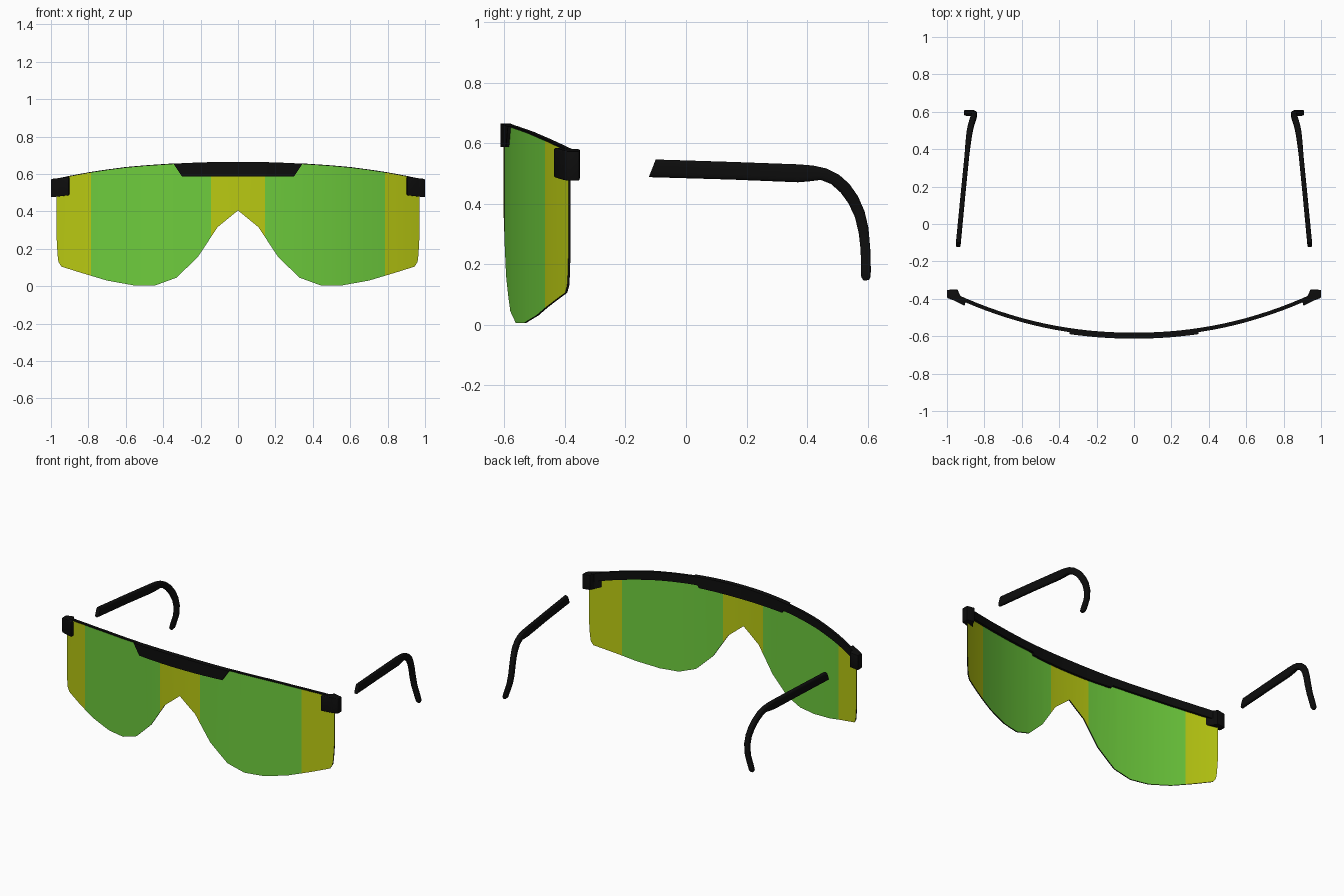
import bpy, bmesh, math

if "Cube" in bpy.data.objects:
    bpy.data.objects.remove(bpy.data.objects["Cube"])


def material(name, rgb):
    m = bpy.data.materials.new(name)
    m.diffuse_color = (*rgb, 1)
    m.use_nodes = True
    m.node_tree.nodes["Principled BSDF"].inputs["Base Color"].default_value = m.diffuse_color
    return m


BLACK = material("black plastic", (0.004, 0.004, 0.004))
GREEN = material("green lens", (0.155, 0.60, 0.046))
YELLOW = material("yellow lens", (0.49, 0.59, 0.006))


def interp(points, x):
    x = abs(x)
    for (x0, z0), (x1, z1) in zip(points, points[1:]):
        if x <= x1:
            return z0 + (z1 - z0) * (x - x0) / (x1 - x0)
    return points[-1][1]


def finish(name, bm, mats, angle=35):
    bmesh.ops.recalc_face_normals(bm, faces=bm.faces)
    me = bpy.data.meshes.new(name)
    bm.to_mesh(me)
    bm.free()
    for m in mats:
        me.materials.append(m)
    ob = bpy.data.objects.new(name, me)
    bpy.context.collection.objects.link(ob)
    bpy.ops.object.select_all(action='DESELECT')
    ob.select_set(True)
    bpy.context.view_layer.objects.active = ob
    bpy.ops.object.shade_smooth_by_angle(angle=math.radians(angle))
    return ob


def loft(bm, rings):
    """Skin closed rings of points and cap both ends; returns side faces by segment."""
    vs = [[bm.verts.new(p) for p in r] for r in rings]
    n = len(vs[0])
    segs = [[bm.faces.new((a[i], a[(i + 1) % n], b[(i + 1) % n], b[i])) for i in range(n)]
            for a, b in zip(vs, vs[1:])]
    bm.faces.new(vs[0])
    bm.faces.new(vs[-1][::-1])
    return segs


# Shared wrap curve and front outline of the shield
def wrap_y(x):
    return -0.603 + 0.215 * (abs(x) / 0.97) ** 2.1


TOP = [(0, .655), (.2, .655), (.35, .652), (.5, .642), (.6, .633), (.7, .62),
       (.8, .605), (.9, .586), (.97, .571)]
BOTTOM = [(0, .405), (.11, .315), (.215, .155), (.33, .045), (.44, .005), (.56, .005),
          (.70, .03), (.85, .075), (.945, .105), (.96, .13), (.965, .17), (.97, .26)]


def strip(bm, half_xs, top, bottom, front, back):
    """Curved bar across the front; ring order: front, bottom, back, top faces."""
    xs = sorted({s * x for x in half_xs for s in (-1, 1)})
    rings = [[(x, wrap_y(x) + front, top(x)), (x, wrap_y(x) + front, bottom(x)),
              (x, wrap_y(x) + back, bottom(x)), (x, wrap_y(x) + back, top(x))] for x in xs]
    return loft(bm, rings)


# Lens: green with yellow bands in the middle and at both ends, dark edges
bm = bmesh.new()
xs = {x for x, _ in TOP + BOTTOM} | {.055, .145, .28, .785}
segs = strip(bm, xs, lambda x: interp(TOP, x), lambda x: interp(BOTTOM, x), 0, .007)
for f in bm.faces:
    f.material_index = 0
for seg in segs:
    for f in (seg[0], seg[2]):
        x = abs(f.calc_center_median().x)
        f.material_index = 2 if x < .145 or x > .785 else 1
finish("lens", bm, [BLACK, GREEN, YELLOW])

# Top bar running along the inside of the lens
bm = bmesh.new()
strip(bm, [i * .06 for i in range(17)], lambda x: interp(TOP, x) + .004,
      lambda x: interp(TOP, x) - .05, .004, .022)
finish("top_bar", bm, [BLACK])

# Tapered brow plate at the front centre
bm = bmesh.new()
strip(bm, [0, .06, .12, .18, .24, .30, .32, .344], lambda x: .665 - .01 * (abs(x) / .344) ** 2,
      lambda x: .587 if abs(x) < .301 else .587 + .066 * (abs(x) - .30) / .044, -.010, .022)
finish("brow_plate", bm, [BLACK])

# Hinge blocks hooked around the lens ends
HINGE = [(1.0, -.352), (.942, -.35), (.934, -.385), (.90, -.412), (.905, -.438),
         (.965, -.408), (1.0, -.395)]
for side, s in (("left", -1), ("right", 1)):
    bm = bmesh.new()
    loft(bm, [[(s * x, y, z + (1 - x) * .12) for x, y in HINGE] for z in (.475, .573)])
    bmesh.ops.bevel(bm, geom=bm.edges[:], offset=.005, segments=2, affect='EDGES', profile=.5)
    finish(side + "_hinge", bm, [BLACK])

# Temple arms: (upper edge y, z), (lower edge y, z), x, half thickness
ARM = [(-.10, .546, -.123, .487, .940, .013),
       (.15, .538, .15, .479, .915, .013),
       (.37, .530, .37, .470, .893, .013),
       (.42, .526, .405, .473, .889, .014),
       (.465, .516, .445, .478, .884, .015),
       (.505, .496, .48, .464, .879, .016),
       (.54, .465, .511, .436, .872, .016),
       (.568, .425, .537, .40, .864, .016),
       (.59, .375, .558, .355, .857, .016),
       (.603, .32, .571, .30, .855, .016),
       (.609, .25, .577, .245, .864, .016),
       (.611, .18, .578, .18, .887, .016),
       (.610, .158, .579, .157, .894, .015),
       (.604, .147, .586, .146, .897, .008)]


def arm_ring(y0, z0, y1, z1, x, t, s):
    ring = []
    for i in range(16):
        a = math.tau * (i + .5) / 16
        c, d = math.cos(a), math.sin(a)
        c = math.copysign(abs(c) ** .55, c)
        d = math.copysign(abs(d) ** .55, d)
        ring.append((s * (x + t * c), (y0 + y1) / 2 + d * (y0 - y1) / 2,
                     (z0 + z1) / 2 + d * (z0 - z1) / 2))
    return ring


for side, s in (("left", -1), ("right", 1)):
    bm = bmesh.new()
    loft(bm, [arm_ring(*row, s) for row in ARM])
    finish(side + "_temple_arm", bm, [BLACK], 50)
